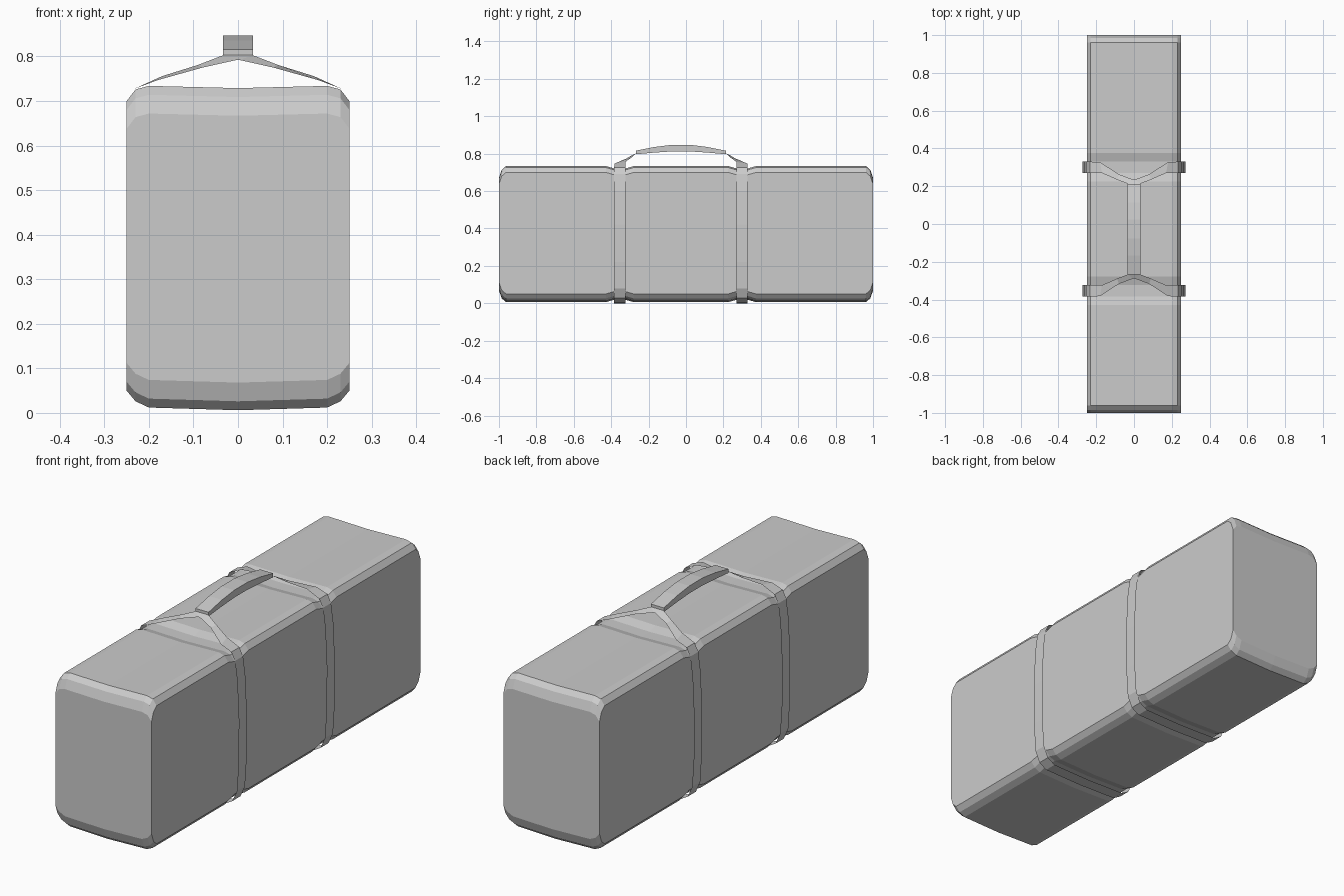
import bpy
import bmesh
from mathutils import Vector

if "Cube" in bpy.data.objects:
    bpy.data.objects.remove(bpy.data.objects["Cube"], do_unlink=True)

MID_Y = -0.027          # straps and handle share this centre line
RING_CENTRE = Vector((0, 0, 0.37))

grey = bpy.data.materials.new("grey_fabric")
grey.use_nodes = True
colour = (0.6, 0.6, 0.6, 1)
grey.diffuse_color = colour
grey.node_tree.nodes["Principled BSDF"].inputs["Base Color"].default_value = colour


def add_object(name, bm):
    mesh = bpy.data.meshes.new(name)
    bm.to_mesh(mesh)
    bm.free()
    mesh.materials.append(grey)
    obj = bpy.data.objects.new(name, mesh)
    bpy.context.collection.objects.link(obj)
    return obj


def loft(bm, rows, caps=False):
    """Join closed rows of points with quads."""
    rings = [[bm.verts.new(p) for p in row] for row in rows]
    n = len(rings[0])
    for a, b in zip(rings, rings[1:]):
        for i in range(n):
            j = (i + 1) % n
            bm.faces.new((a[i], a[j], b[j], b[i]))
    if caps:
        bm.faces.new(rings[0])
        bm.faces.new(rings[-1])
        bmesh.ops.recalc_face_normals(bm, faces=bm.faces)


def mirrored(half):
    """Close a half loop that starts and ends on x = 0."""
    return half + [(-p[0], *p[1:]) for p in half[-2:0:-1]]


# Bag body: one rounded section, tapered at the ends, pinched under the straps
section = mirrored([(0, 0.006), (0.2, 0.012), (0.23, 0.026), (0.25, 0.05),
                    (0.25, 0.70), (0.23, 0.726), (0.2, 0.734), (0, 0.729)])
stations = [(-1, 0.062), (-0.985, 0.02), (-0.962, 0)]
for side in (-1, 1):
    c = MID_Y + side * 0.327
    stations += [(c - 0.075, 0), (c - 0.03, 0.013), (c + 0.03, 0.013), (c + 0.075, 0)]
stations += [(-y, d) for y, d in stations[2::-1]]
bm = bmesh.new()
loft(bm, [[(x, y, z + d if z < 0.3 else z - d) for x, z in section]
          for y, d in stations], caps=True)
add_object("bag_body", bm)

# Straps: thin bands around the bag that sweep up to the handle
OUT, INN = 0.357, 0.297
wrap = [(0, 0), (0.2, 0.005), (0.24, 0.028), (0.263, 0.08), (0.272, 0.22),
        (0.273, 0.42), (0.265, 0.6), (0.253, 0.69), (0.234, 0.727)]
outer = [(x, OUT, z) for x, z in wrap] + [
    (0.18, 0.355, 0.747), (0.08, 0.29, 0.775), (0, 0.262, 0.792)]
inner = [(x, INN, z) for x, z in wrap] + [
    (0.17, INN, 0.756), (0.09, 0.262, 0.781), (0.033, 0.24, 0.803)]
for name, side in (("front_strap", -1), ("back_strap", 1)):
    bm = bmesh.new()
    # the inner edge stops at the handle's width, so add its middle point
    rows = []
    for edge in (outer, inner):
        loop = edge[:-1] + [(0.033, *edge[-1][1:])] if edge is inner else edge[:-1]
        if edge is outer:
            loop = loop + [(0.004, *edge[-1][1:])]
        loop = loop + [(0, *edge[-1][1:])]
        rows.append([(x, MID_Y + side * y, z) for x, y, z in mirrored(loop)])
    loft(bm, rows)
    bm.normal_update()
    for face in bm.faces:
        away = face.calc_center_median() - RING_CENTRE
        away.y = 0
        if face.normal.dot(away) < 0:
            face.normal_flip()
    add_object(name, bm)

# Handle: arched bar between the straps, thickest in the middle
arch = [(-0.24, 0.797, 0.816), (-0.14, 0.806, 0.836), (-0.05, 0.812, 0.847)]
arch += [(-y, low, top) for y, low, top in arch[::-1]]
W = 0.034
bm = bmesh.new()
loft(bm, [[(-W, MID_Y + y, low), (W, MID_Y + y, low),
           (W, MID_Y + y, top), (-W, MID_Y + y, top)] for y, low, top in arch], caps=True)
add_object("carry_handle", bm)
